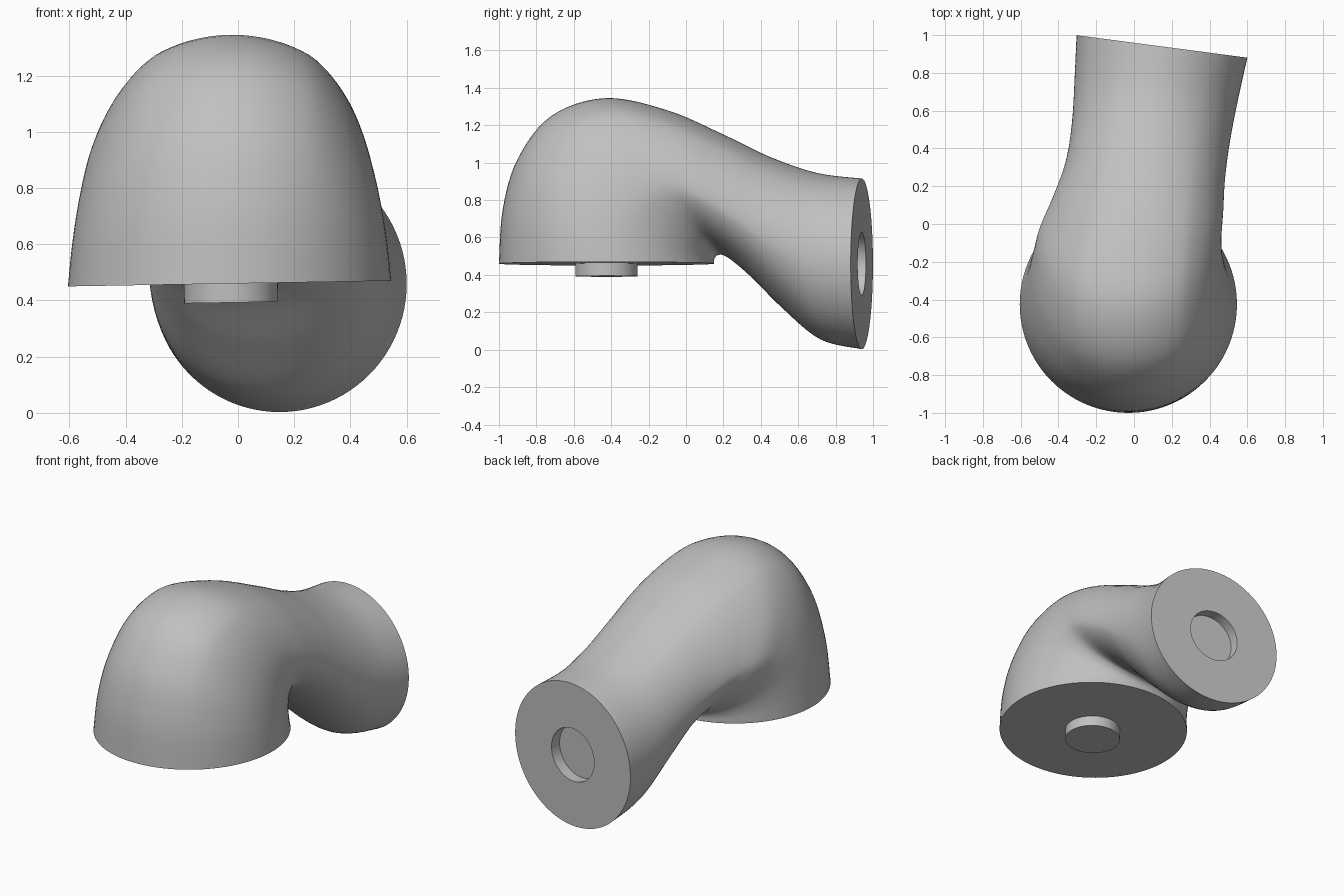
import bpy, bmesh, math
from mathutils import Vector, Matrix

if "Cube" in bpy.data.objects:
    bpy.data.objects.remove(bpy.data.objects["Cube"])

SEG, STEPS = 96, 6
BASE_TILT = Matrix.Rotation(math.radians(-1), 3, 'Y')

grey = bpy.data.materials.new("plain grey")
grey.use_nodes = True
grey.diffuse_color = (0.53, 0.53, 0.53, 1)
grey.node_tree.nodes["Principled BSDF"].inputs["Base Color"].default_value = grey.diffuse_color

# Stations along the elbow: outer y, z, inner y, z, centre x, half width
STATIONS = [
    (-1.00, 0.46, 0.15, 0.46, -0.03, 0.575),
    (-0.98, 0.75, 0.152, 0.485, -0.03, 0.56),
    (-0.90, 1.02, 0.165, 0.503, -0.03, 0.54),
    (-0.72, 1.25, 0.185, 0.508, -0.03, 0.515),
    (-0.43, 1.345, 0.205, 0.503, -0.02, 0.49),
    (-0.10, 1.28, 0.25, 0.475, 0.02, 0.46),
    (0.20, 1.15, 0.36, 0.38, 0.06, 0.43),
    (0.45, 1.03, 0.52, 0.22, 0.09, 0.425),
    (0.70, 0.945, 0.72, 0.055, 0.118, 0.437),
    (0.94, 0.915, 0.94, 0.003, 0.148, 0.456),
]


def spline(a, b, c, d, t):
    return [0.5 * (2 * q + (r - p) * t + (2 * p - 5 * q + 4 * r - s) * t * t
                   + (3 * q - p - 3 * r + s) * t ** 3) for p, q, r, s in zip(a, b, c, d)]


def sections():
    last = len(STATIONS) - 1
    for i in range(last):
        near = [STATIONS[min(max(i + k, 0), last)] for k in (-1, 0, 1, 2)]
        for j in range(STEPS):
            yield (i + j / STEPS) / last, spline(*near, j / STEPS)
    yield 1.0, STATIONS[last]


def section_ring(bm, t, row):
    oy, oz, iy, iz, cx, half = row
    centre = Vector((cx, (oy + iy) / 2, (oz + iz) / 2))
    outward = Vector((0, oy - iy, oz - iz)) / 2
    side = Matrix.Rotation(math.radians(-7.5 * t), 3, 'Z') @ Vector((half, 0, 0))
    if t < 0.2:
        side.z = 0.01 * (1 - t / 0.2)
    verts = []
    for k in range(SEG):
        a = 2 * math.pi * k / SEG
        # The flanks are slightly flattened in the bend
        off = abs(math.atan2(math.sin(a), math.cos(a))) - math.radians(35)
        span = math.radians(65)
        dent = math.sin(math.pi * off / span) if 0 < off < span else 0
        r = 1 - 0.05 * dent * math.sin(math.pi * t) ** 2
        verts.append(bm.verts.new(centre + r * (outward * math.cos(a) + side * math.sin(a))))
    return verts


def bridge(bm, a, b):
    for k in range(SEG):
        n = (k + 1) % SEG
        bm.faces.new((a[k], a[n], b[n], b[k]))


def finish(bm, name):
    bmesh.ops.recalc_face_normals(bm, faces=bm.faces)
    mesh = bpy.data.meshes.new(name)
    bm.to_mesh(mesh)
    bm.free()
    mesh.materials.append(grey)
    obj = bpy.data.objects.new(name, mesh)
    bpy.context.collection.objects.link(obj)
    bpy.ops.object.select_all(action='DESELECT')
    obj.select_set(True)
    bpy.context.view_layer.objects.active = obj
    bpy.ops.object.shade_smooth_by_angle(angle=math.radians(35))


# Lofted elbow with a flat base and a round socket in its end
bm = bmesh.new()
rings = [section_ring(bm, t, row) for t, row in sections()]
for a, b in zip(rings, rings[1:]):
    bridge(bm, a, b)
bm.faces.new(rings[0])
end = rings[-1]
centre = sum((v.co for v in end), Vector()) / SEG
axis = Matrix.Rotation(math.radians(-7.5), 3, 'Z') @ Vector((0, 1, 0))
rim = [bm.verts.new(centre + (v.co - centre) * 0.37) for v in end]
floor = [bm.verts.new(v.co - axis * 0.07) for v in rim]
bridge(bm, end, rim)
bridge(bm, rim, floor)
bm.faces.new(floor)
finish(bm, "elbow_body")

# Round peg below the base
bm = bmesh.new()
place = Matrix.Translation((-0.025, -0.425, 0.43)) @ BASE_TILT.to_4x4()
bmesh.ops.create_cone(bm, cap_ends=True, segments=64, radius1=0.167, radius2=0.167,
                      depth=0.075, matrix=place)
finish(bm, "base_peg")
